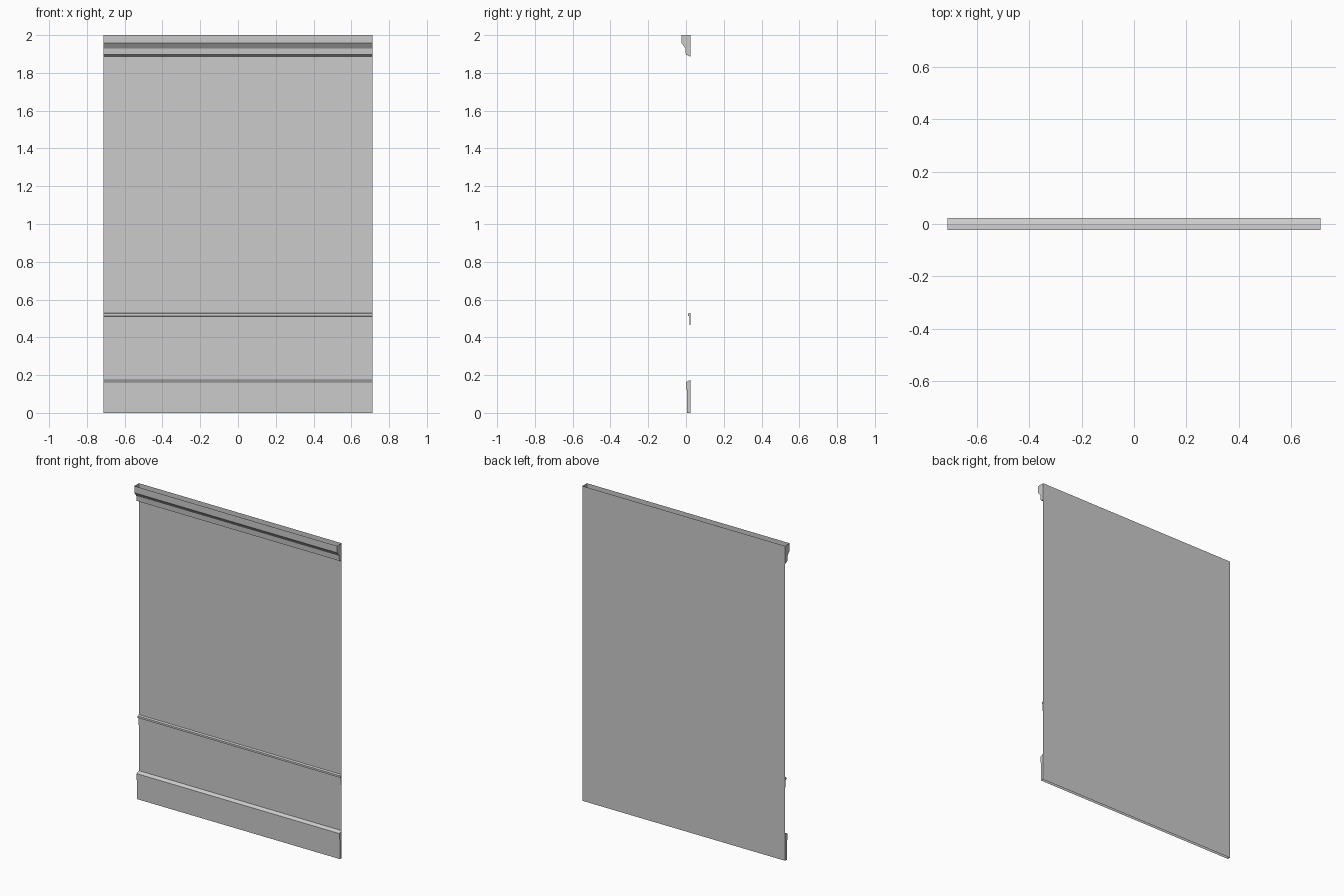
import bpy, bmesh

if "Cube" in bpy.data.objects:
    bpy.data.objects.remove(bpy.data.objects["Cube"])

HALF = 0.713     # half width of the wall
BACK = 0.023     # y of the flat wall sheet


def strip(name, profile, caps=True):
    """Sweep a (y, z) profile along x; optional end caps, back left open on the wall."""
    bm = bmesh.new()
    left = [bm.verts.new((-HALF, y, z)) for y, z in profile]
    right = [bm.verts.new((HALF, y, z)) for y, z in profile]
    for i in range(len(profile) - 1):
        bm.faces.new((left[i], left[i + 1], right[i + 1], right[i]))
    if caps:
        bm.faces.new(left[::-1])
        bm.faces.new(right)
    mesh = bpy.data.meshes.new(name)
    bm.to_mesh(mesh)
    bm.free()
    obj = bpy.data.objects.new(name, mesh)
    bpy.context.collection.objects.link(obj)
    return obj


# Flat wall sheet
strip("wall_sheet", [(BACK, 2.0), (BACK, 0.0)], caps=False)

# Crown moulding, open on top; the extra back point closes its end caps
crown = strip("crown_moulding", [(-0.023, 2.0), (-0.023, 1.957), (-0.003, 1.93),
                                 (-0.001, 1.897), (BACK, 1.886), (BACK, 2.0)])

# Chair rail with a lip, tapering back into the wall
strip("chair_rail", [(BACK, 0.53), (0.011, 0.526), (0.011, 0.514),
                     (0.018, 0.510), (0.018, 0.465), (BACK, 0.465)])

# Baseboard with sloped cap and a shallow step, open underneath
strip("baseboard", [(BACK, 0.174), (0.0, 0.164), (0.0, 0.125),
                    (0.005, 0.125), (0.005, 0.0), (BACK, 0.0)][:5] + [(BACK, 0.0)])

# Remove the coplanar/open faces: crown back and baseboard underside
for name, test in (("crown_moulding", lambda c: abs(c.y - BACK) < 1e-4),
                   ("baseboard", lambda c: c.z < 1e-4)):
    mesh = bpy.data.objects[name].data
    bm = bmesh.new()
    bm.from_mesh(mesh)
    extra = [f for f in bm.faces if test(f.calc_center_median())]
    bmesh.ops.delete(bm, geom=extra, context='FACES_ONLY')
    bm.to_mesh(mesh)
    bm.free()
